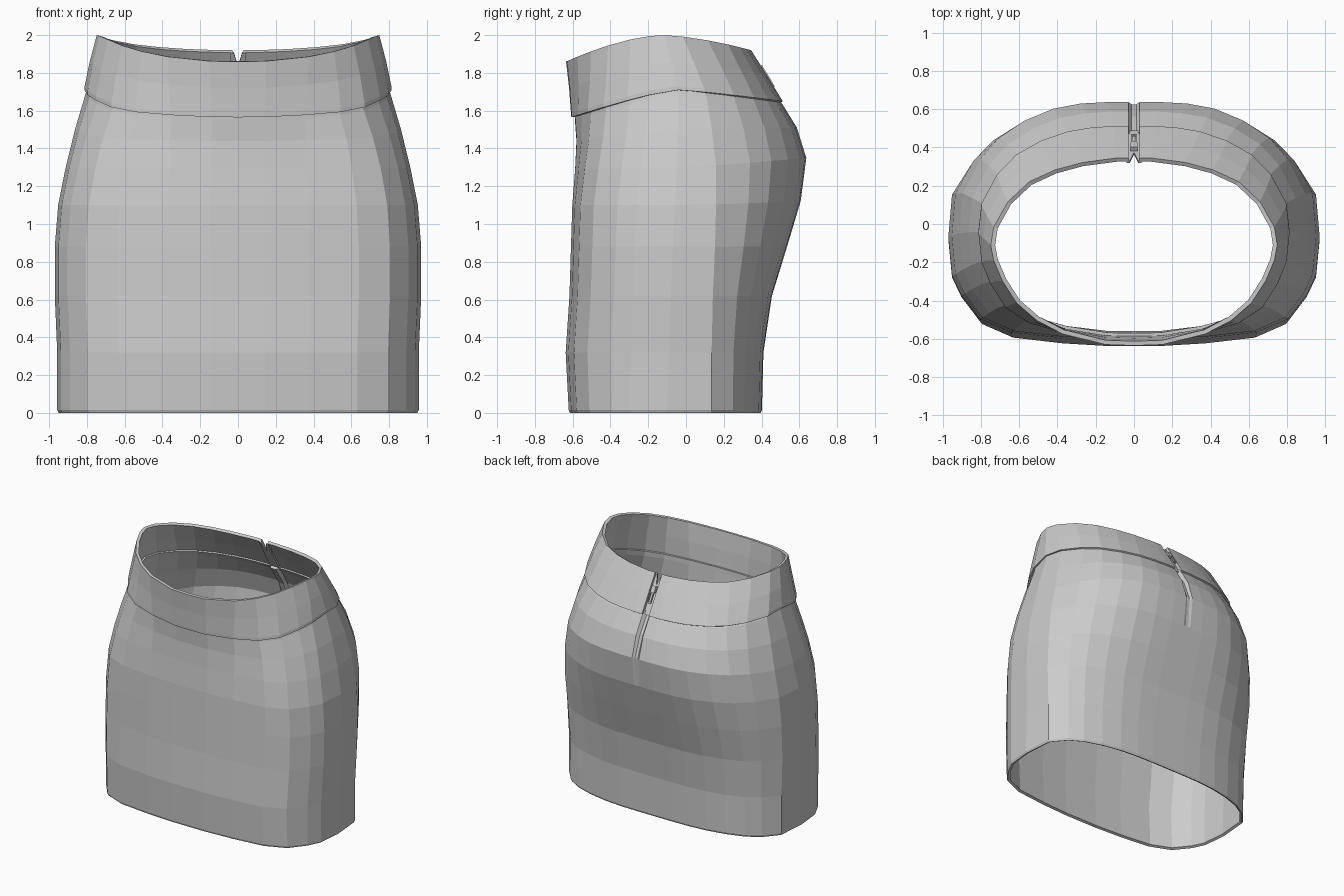
import bpy, bmesh
from mathutils import Vector

if "Cube" in bpy.data.objects:
    bpy.data.objects.remove(bpy.data.objects["Cube"])

# Half outlines, front centre -> side -> back: (share of half width, share of depth)
HIP = [(0, -1), (.15, -1), (.39, -.975), (.66, -.92), (.83, -.79), (.93, -.56), (.98, -.37), (1, 0),
       (.98, .31), (.88, .57), (.775, .73), (.63, .86), (.47, .95), (.31, .99), (.15, 1)]
WAIST = [(0, -1), (.2, -.99), (.5, -.88), (.68, -.74), (.82, -.56), (.92, -.33), (.98, -.12), (1, .04),
         (.98, .24), (.88, .52), (.73, .74), (.55, .87), (.36, .95), (.24, .975), (.12, 1)]
GAP = .03


def ring(row, back_points, square=1, crown=1.25):
    """square < 1 makes the back boxier, crown rounds the rise at the sides."""
    zf, zs, zb, w, yf, yc, yb, mix = row
    pts = []
    for (a, b), (c, d) in zip(HIP, WAIST):
        u, v = a + (c - a) * mix, b + (d - b) * mix
        y = yc + (v ** square * (yb - yc) if v > 0 else -v * (yf - yc))
        z = zs + ((zb if v > 0 else zf) - zs) * abs(v) ** crown
        pts.append((u * w, y, z))
    return pts + [(x, yb - dy, zb) for x, dy in back_points]


def finish(name, bm, thickness, mirror=True):
    me = bpy.data.meshes.new(name)
    bm.to_mesh(me)
    bm.free()
    ob = bpy.data.objects.new(name, me)
    bpy.context.collection.objects.link(ob)
    if mirror:
        m = ob.modifiers.new("mirror", 'MIRROR')
        m.use_clip = True
        m.merge_threshold = .001
    if thickness:
        s = ob.modifiers.new("thickness", 'SOLIDIFY')
        s.thickness = thickness
        s.offset = -1
        s.use_even_offset = True
    return ob


def loft(name, rings, thickness):
    bm = bmesh.new()
    grid = [[bm.verts.new(p) for p in r] for r in rings]
    for lo, hi in zip(grid, grid[1:]):
        for j in range(len(lo) - 1):
            bm.faces.new((lo[j], lo[j + 1], hi[j + 1], hi[j]))
    return finish(name, bm, thickness)


# Skirt body: z front/side/back, half width, y front/centre/back, waist blend,
# zip groove depth, back squareness
body = [
    (.0, .0, .0, .950, -.615, -.10, .395, 0, 0, .65),
    (.015, .015, .015, .957, -.621, -.10, .402, 0, 0, .65),
    (.32, .32, .32, .957, -.637, -.09, .41, 0, 0, .68),
    (.62, .62, .62, .970, -.617, -.08, .455, 0, 0, .75),
    (.88, .88, .88, .970, -.609, -.07, .535, 0, 0, .85),
    (1.10, 1.10, 1.12, .952, -.602, -.06, .607, 0, 0, .95),
    (1.29, 1.30, 1.35, .912, -.587, -.05, .637, .08, .012, 1),
    (1.44, 1.50, 1.51, .863, -.58, -.05, .587, .25, .025, 1),
    (1.55, 1.69, 1.635, .807, -.588, -.05, .510, .42, .03, 1),
    (1.585, 1.73, 1.67, .797, -.59, -.06, .484, .46, .03, 1)]
loft("skirt_body", [ring(r[:8], [(GAP, 0), (.012, r[8]), (0, r[8])], r[9]) for r in body], .02)

# Waistband, open at the back: as above plus crown
band = [
    (1.565, 1.71, 1.65, .813, -.607, -.05, .512, .42, 1.25),
    (1.585, 1.73, 1.67, .812, -.609, -.06, .50, .46, 1.25),
    (1.72, 1.86, 1.79, .785, -.619, -.09, .427, .72, 1.4),
    (1.86, 2.0, 1.92, .748, -.635, -.13, .345, 1, 1.6)]
loft("waistband", [ring(r[:8], [(GAP, 0)], 1, r[8]) for r in band], .023)

# Zip in the back opening
LOW, HIGH = Vector((0, .505, 1.65)), Vector((0, .345, 1.92))
ALONG = (HIGH - LOW).normalized()
OUT = Vector((0, ALONG.z, -ALONG.y))
OUT = OUT if OUT.y > 0 else -OUT

tape = bmesh.new()
p, q = LOW - OUT * .018, HIGH - OUT * .018
split = p.lerp(q, .72)
for a, b, xa, xb in ((p, split, 0, 0), (split, q, 0, .022)):
    quad = [a + Vector((xa, 0, 0)), a + Vector((.04, 0, 0)),
            b + Vector((.04, 0, 0)), b + Vector((xb, 0, 0))]
    tape.faces.new([tape.verts.new(v) for v in reversed(quad)])
bmesh.ops.remove_doubles(tape, verts=tape.verts, dist=.0005)
finish("zip_tape", tape, .012)


def bar(bm, t, x, lift, w, l, d):
    """Small box lying along the zip line."""
    c = LOW.lerp(HIGH, t) + OUT * lift + Vector((x, 0, 0))
    for v in bmesh.ops.create_cube(bm, size=1)['verts']:
        k = v.co.copy()
        v.co = c + Vector((k.x * w, 0, 0)) + ALONG * k.y * l + OUT * k.z * d


# Slider body plus a framed pull tab
pull = bmesh.new()
bar(pull, .62, 0, -.003, .034, .045, .024)
for x in (-.012, .012):
    bar(pull, .42, x, .006, .007, .09, .008)
bar(pull, .29, 0, .006, .031, .012, .008)
bar(pull, .54, 0, .006, .031, .012, .008)
finish("zip_pull", pull, 0, mirror=False)
